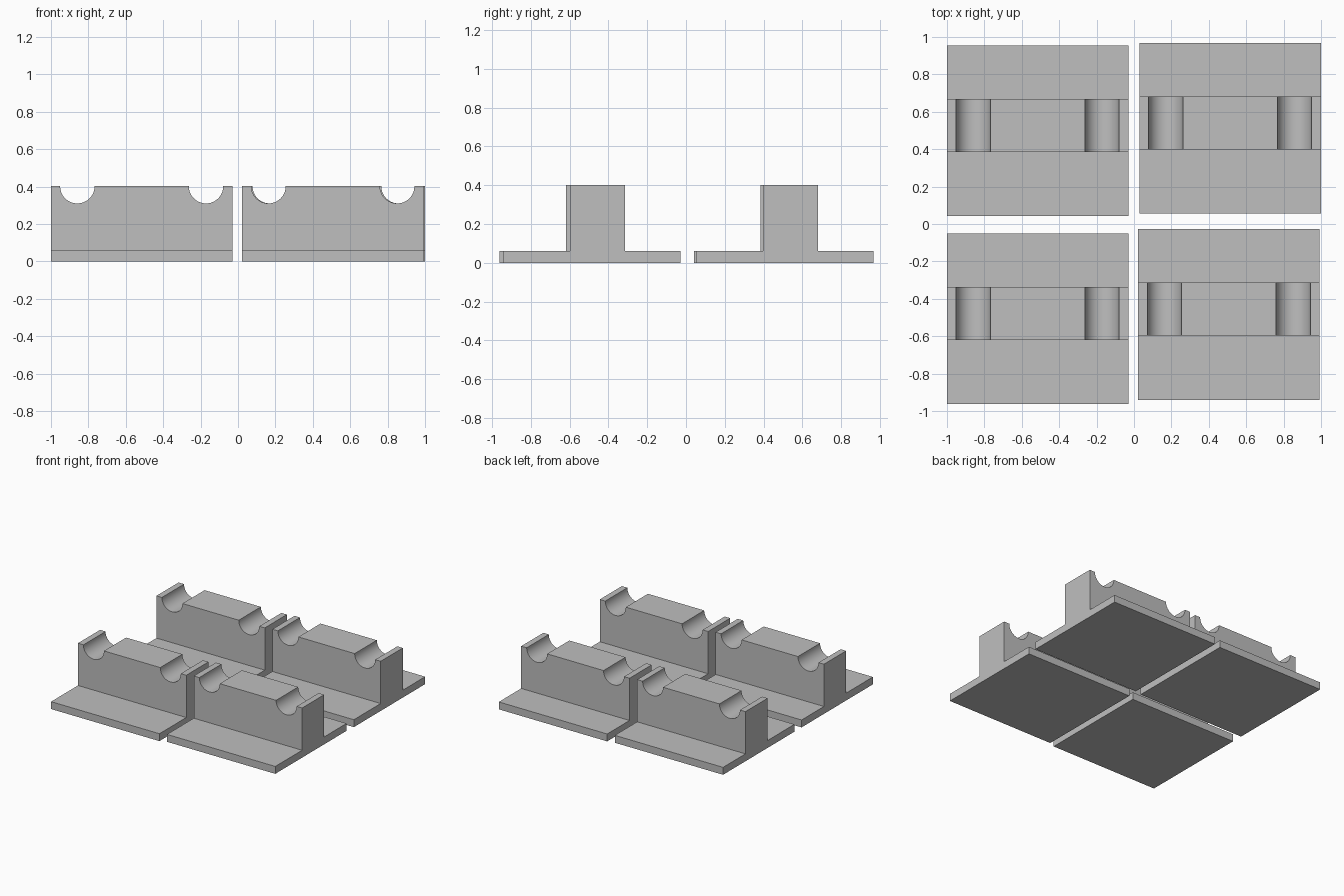
import bpy, bmesh, math

if "Cube" in bpy.data.objects:
    bpy.data.objects.remove(bpy.data.objects["Cube"])

W, D = 0.97, 0.912            # base width and depth
BASE_H, TOP = 0.06, 0.402     # base thickness, wall top
WALL_Y0, WALL_Y1 = 0.343, 0.626
NOTCH_R, NOTCH_IN = 0.092, 0.141

grey = bpy.data.materials.new("plain grey")
grey.diffuse_color = (0.52, 0.52, 0.52, 1)
grey.use_nodes = True
grey.node_tree.nodes["Principled BSDF"].inputs["Base Color"].default_value = grey.diffuse_color


def bracket_body():
    """Upside-down T side profile extruded along x."""
    profile = [(0, 0), (D, 0), (D, BASE_H), (WALL_Y1, BASE_H), (WALL_Y1, TOP),
               (WALL_Y0, TOP), (WALL_Y0, BASE_H), (0, BASE_H)]
    bm = bmesh.new()
    face = bm.faces.new([bm.verts.new((0, y, z)) for y, z in profile])
    out = bmesh.ops.extrude_face_region(bm, geom=[face])
    bmesh.ops.translate(bm, vec=(W, 0, 0),
                        verts=[v for v in out["geom"] if isinstance(v, bmesh.types.BMVert)])
    bmesh.ops.recalc_face_normals(bm, faces=bm.faces)
    mesh = bpy.data.meshes.new("bracket")
    bm.to_mesh(mesh)
    bm.free()
    mesh.materials.append(grey)
    obj = bpy.data.objects.new("bracket", mesh)
    bpy.context.collection.objects.link(obj)
    return obj


# Body with two round notches cut across the wall top
body = bracket_body()
cutters = []
for x in (NOTCH_IN, W - NOTCH_IN):
    bpy.ops.mesh.primitive_cylinder_add(vertices=64, radius=NOTCH_R, depth=0.6,
                                        location=(x, (WALL_Y0 + WALL_Y1) / 2, TOP),
                                        rotation=(math.pi / 2, 0, 0))
    cutter = bpy.context.object
    cutter.name = "notch_cutter"
    cutter.hide_render = True
    cutter.data.materials.append(grey)
    cutters.append(cutter)
    mod = body.modifiers.new("notch", 'BOOLEAN')
    mod.object, mod.operation, mod.solver = cutter, 'DIFFERENCE', 'EXACT'

bpy.context.view_layer.update()
mesh = bpy.data.meshes.new_from_object(body.evaluated_get(bpy.context.evaluated_depsgraph_get()))
for obj in cutters + [body]:
    bpy.data.objects.remove(obj, do_unlink=True)

# Four brackets, placed slightly unevenly (front left corner of each base)
for name, x, y in (("back_left", -1.0, 0.042), ("back_right", 0.029, 0.055),
                   ("front_left", -1.0, -0.962), ("front_right", 0.022, -0.94)):
    obj = bpy.data.objects.new(name + "_bracket", mesh.copy())
    obj.location = (x, y, 0)
    bpy.context.collection.objects.link(obj)
    bpy.ops.object.select_all(action='DESELECT')
    obj.select_set(True)
    bpy.context.view_layer.objects.active = obj
    bpy.ops.object.shade_smooth_by_angle(angle=math.radians(30))
